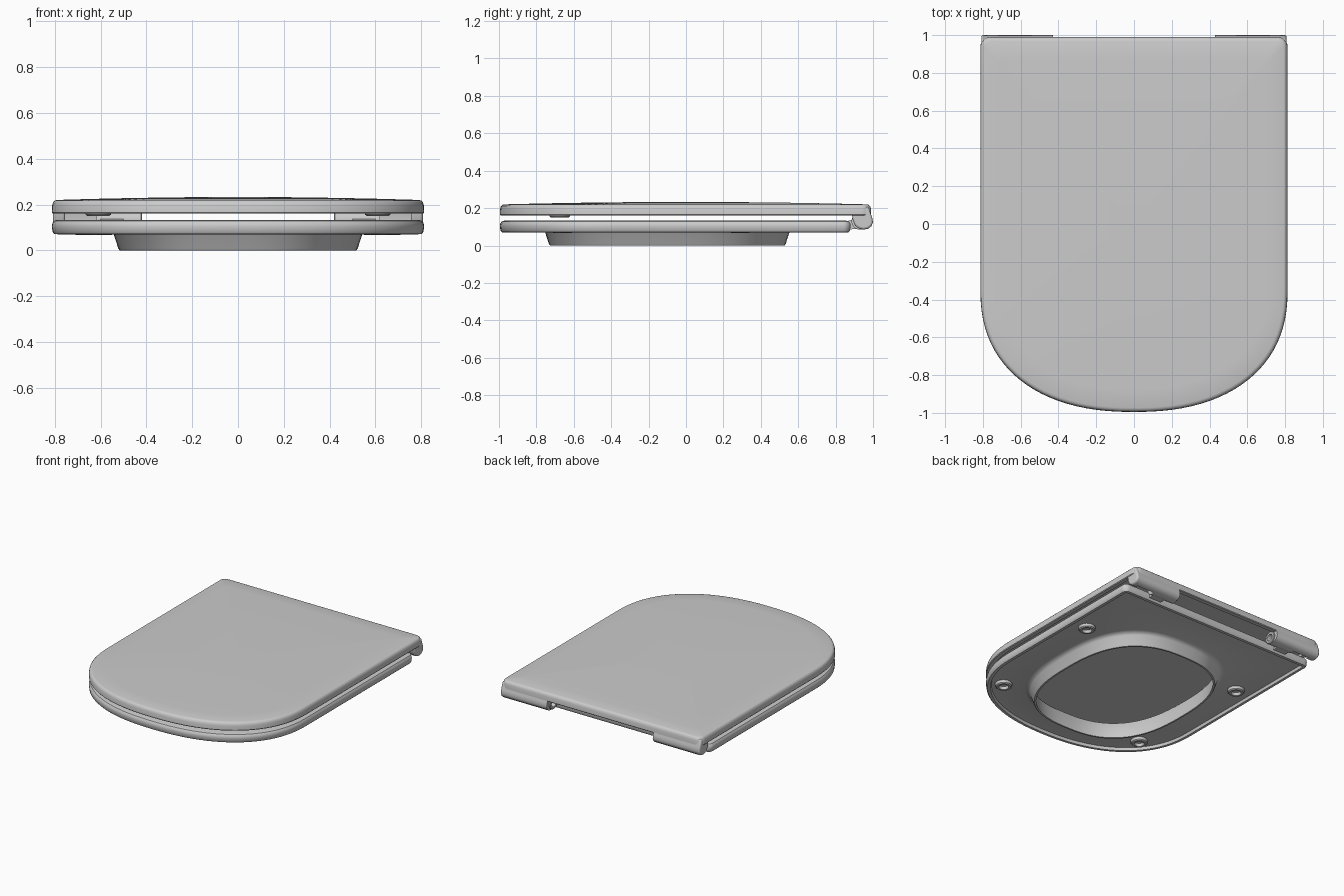
import bpy, bmesh, math
from mathutils import Matrix, Vector

if "Cube" in bpy.data.objects:
    bpy.data.objects.remove(bpy.data.objects["Cube"])

grey = bpy.data.materials.new("light grey plastic")
grey.use_nodes = True
colour = (0.6, 0.6, 0.6, 1)
grey.diffuse_color = colour
grey.node_tree.nodes["Principled BSDF"].inputs["Base Color"].default_value = colour


def finish(name, bm):
    bmesh.ops.recalc_face_normals(bm, faces=bm.faces)
    mesh = bpy.data.meshes.new(name)
    bm.to_mesh(mesh)
    bm.free()
    mesh.materials.append(grey)
    obj = bpy.data.objects.new(name, mesh)
    bpy.context.collection.objects.link(obj)
    bpy.ops.object.select_all(action="DESELECT")
    obj.select_set(True)
    bpy.context.view_layer.objects.active = obj
    bpy.ops.object.shade_smooth_by_angle(angle=math.radians(35))
    return obj


def loft(name, loops, ring=False):
    """Skin equal-length loops of points; cap the ends or close into a ring."""
    bm = bmesh.new()
    rows = [[bm.verts.new(p) for p in loop] for loop in loops]
    pairs = list(zip(rows, rows[1:]))
    if ring:
        pairs.append((rows[-1], rows[0]))
    for a, b in pairs:
        for i in range(len(a)):
            j = (i + 1) % len(a)
            bm.faces.new((a[i], a[j], b[j], b[i]))
    if not ring:
        bm.faces.new(rows[0])
        bm.faces.new(rows[-1])
    return finish(name, bm)


def outline(z, inset, back, corner, shrink=1.0):
    """D-shaped outline: square back with small corners, full round front."""
    w, d, cy, n = 0.813 - inset, 0.645 - inset, -0.35, 2.3
    back -= inset
    r = max(corner - inset, 0.006)
    pts = []
    for k in range(49):
        t = math.pi * k / 48
        c, s = math.cos(t), math.sin(t)
        pts.append((-w * math.copysign(abs(c) ** (2 / n), c), cy - d * abs(s) ** (2 / n)))
    pts += [(w, cy + (back - r - cy) * k / 12) for k in range(1, 12)]
    arc = [(w - r + r * math.cos(a), back - r + r * math.sin(a))
           for a in (math.pi / 2 * k / 6 for k in range(7))]
    pts += arc
    pts += [((w - r) * (1 - k / 8), back) for k in range(1, 16)]
    pts += [(-x, y) for x, y in reversed(arc)]
    pts += [(-w, back - r - (back - r - cy) * k / 12) for k in range(1, 12)]
    return [Vector((x * shrink, y * shrink, z)) for x, y in pts]


def opening(z, a):
    """Rounded-square opening sampled in step with the seat outline."""
    b, cy, n = a + 0.11, -0.1, 2.6
    pts = []
    for p in outline(z, 0, 0.88, 0.04):
        t = math.atan2((p.y - cy) / b, p.x / a)
        c, s = math.cos(t), math.sin(t)
        r = (abs(c) ** n + abs(s) ** n) ** (-1 / n)
        pts.append(Vector((a * r * c, cy + b * r * s, z)))
    return pts


def lathe(name, profile, place):
    """Turn a (radius, height) profile, then place it."""
    loops = [[place @ Vector((r * math.cos(t), r * math.sin(t), h))
              for t in (math.tau * k / 24 for k in range(24))] for r, h in profile]
    return loft(name, loops)


def extrude_x(name, profile, x0, x1):
    return loft(name, [[Vector((x, y, z)) for y, z in profile] for x in (x0, x1)])


# Lid: hollow underside, rounded rim and gently crowned top
lid = [outline(z, i, 0.99, 0.05) for z, i in
       ((0.176, 0.04), (0.16, 0.032), (0.16, 0.004), (0.165, 0),
        (0.195, 0.001), (0.21, 0.005), (0.217, 0.012), (0.22, 0.022))]
lid += [outline(0.22 + 0.013 * (1 - s * s), 0.022, 0.99, 0.05, s)
        for s in (0.9, 0.75, 0.55, 0.3, 0.1)]
loft("lid", lid)


# Seat: one ring with a rim, a shallow underside and a tapering skirt
def edge(z, i):
    return outline(z, i, 0.88, 0.04)


loft("seat", [
    opening(0, 0.505), opening(0.115, 0.52), opening(0.128, 0.53), opening(0.133, 0.55),
    edge(0.133, 0.025), edge(0.129, 0.01), edge(0.118, 0.002), edge(0.105, 0),
    edge(0.08, 0.003), edge(0.071, 0.01), edge(0.07, 0.03), edge(0.09, 0.036),
    opening(0.09, 0.575), opening(0.084, 0.555), opening(0.07, 0.543),
    opening(0.008, 0.523), opening(0, 0.517)], ring=True)

# Hinge ends, barrels, arms and cushioning feet, mirrored left and right
ear = [(0.975, 0.21), (0.995, 0.15), (1.0, 0.125), (0.992, 0.104), (0.975, 0.09),
       (0.95, 0.085), (0.925, 0.09), (0.905, 0.105), (0.893, 0.13), (0.885, 0.18)]
wall = ear[:6] + [(0.95, 0.1), (0.968, 0.115), (0.97, 0.14), (0.955, 0.2)]
arm = [(0.86, 0.085), (0.93, 0.09), (0.94, 0.15), (0.86, 0.13)]
foot = [(0.06, 0.03), (0.055, 0.006), (0.048, 0), (0.034, 0), (0.028, 0.02)]
barrel = [(0.045, 0.2), (0.045, 0.004), (0.041, 0), (0.026, 0), (0.026, 0.06)]
for side, word in ((1, "left"), (-1, "right")):
    end = extrude_x(word + "_hinge_end", ear, side * 0.755, side * 0.808)
    bevel = end.modifiers.new("soft corner", "BEVEL")
    bevel.width, bevel.segments, bevel.limit_method = 0.012, 3, "ANGLE"
    bevel.angle_limit = math.radians(60)
    extrude_x(word + "_hinge_wall", wall, side * 0.43, side * 0.77)
    extrude_x(word + "_hinge_arm", arm, side * 0.5, side * 0.6)
    turn = Matrix.Rotation(side * math.pi / 2, 4, "Y")
    lathe(word + "_hinge_barrel", barrel, Matrix.Translation((side * 0.42, 0.93, 0.13)) @ turn)
    for x, y, z, part in ((0.6, -0.66, 0.066, "front_foot"), (0.66, 0.29, 0.066, "rear_foot"),
                          (0.61, -0.675, 0.15, "lid_bumper")):
        lathe(word + "_" + part, foot, Matrix.Translation((side * x, y, z)))
